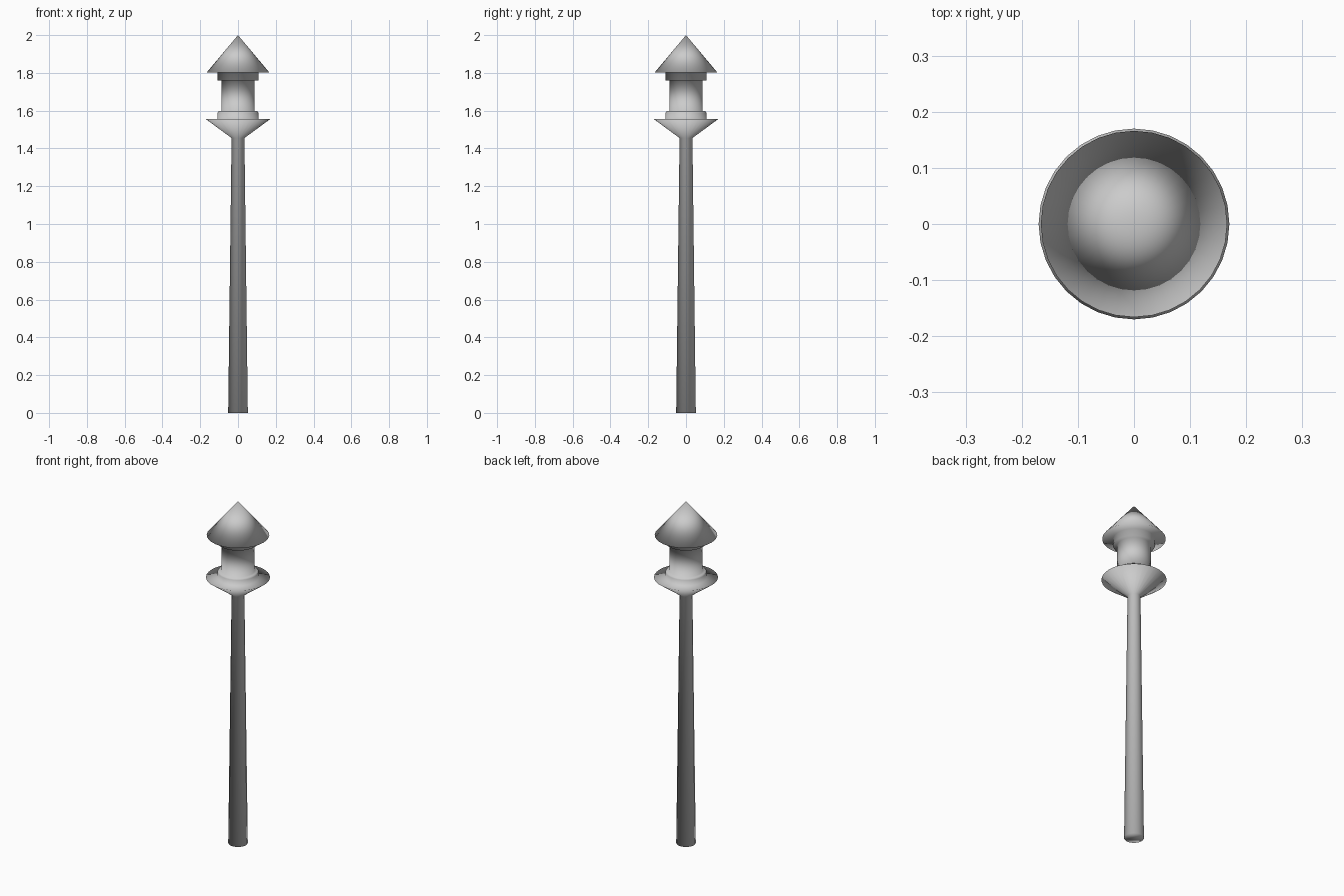
import bpy, bmesh
from math import cos, sin, tau

if "Cube" in bpy.data.objects:
    bpy.data.objects.remove(bpy.data.objects["Cube"])

SIDES = 32


def lathe(name, profile):
    """Closed, fully smooth solid of revolution about z from (radius, height) points."""
    bm = bmesh.new()
    rings = []
    for r, z in profile:
        count = SIDES if r else 1
        rings.append([bm.verts.new((r * cos(tau * i / SIDES), r * sin(tau * i / SIDES), z))
                      for i in range(count)])
    for a, b in zip(rings, rings[1:]):
        for i in range(SIDES):
            j = (i + 1) % SIDES
            if len(b) == 1:
                bm.faces.new((a[i], a[j], b[0]))
            else:
                bm.faces.new((a[i], a[j], b[j], b[i]))
    bm.faces.new(rings[0][::-1])  # flat foot
    for f in bm.faces:
        f.smooth = True
    mesh = bpy.data.meshes.new(name)
    bm.to_mesh(mesh)
    bm.free()
    obj = bpy.data.objects.new(name, mesh)
    bpy.context.collection.objects.link(obj)
    return obj


# Profile sections, bottom to top; they share one skin so the shading flows across
post = [(0.052, 0), (0.034, 1.455)]
dish = [(0.17, 1.555)]
lower_collar = [(0.109, 1.555), (0.109, 1.588), (0.102, 1.597)]
lantern = [(0.088, 1.597), (0.088, 1.761)]
upper_collar = [(0.109, 1.761), (0.109, 1.802)]
roof = [(0.166, 1.802), (0, 2.0)]

lathe("lamp_post", post + dish + lower_collar + lantern + upper_collar + roof)
